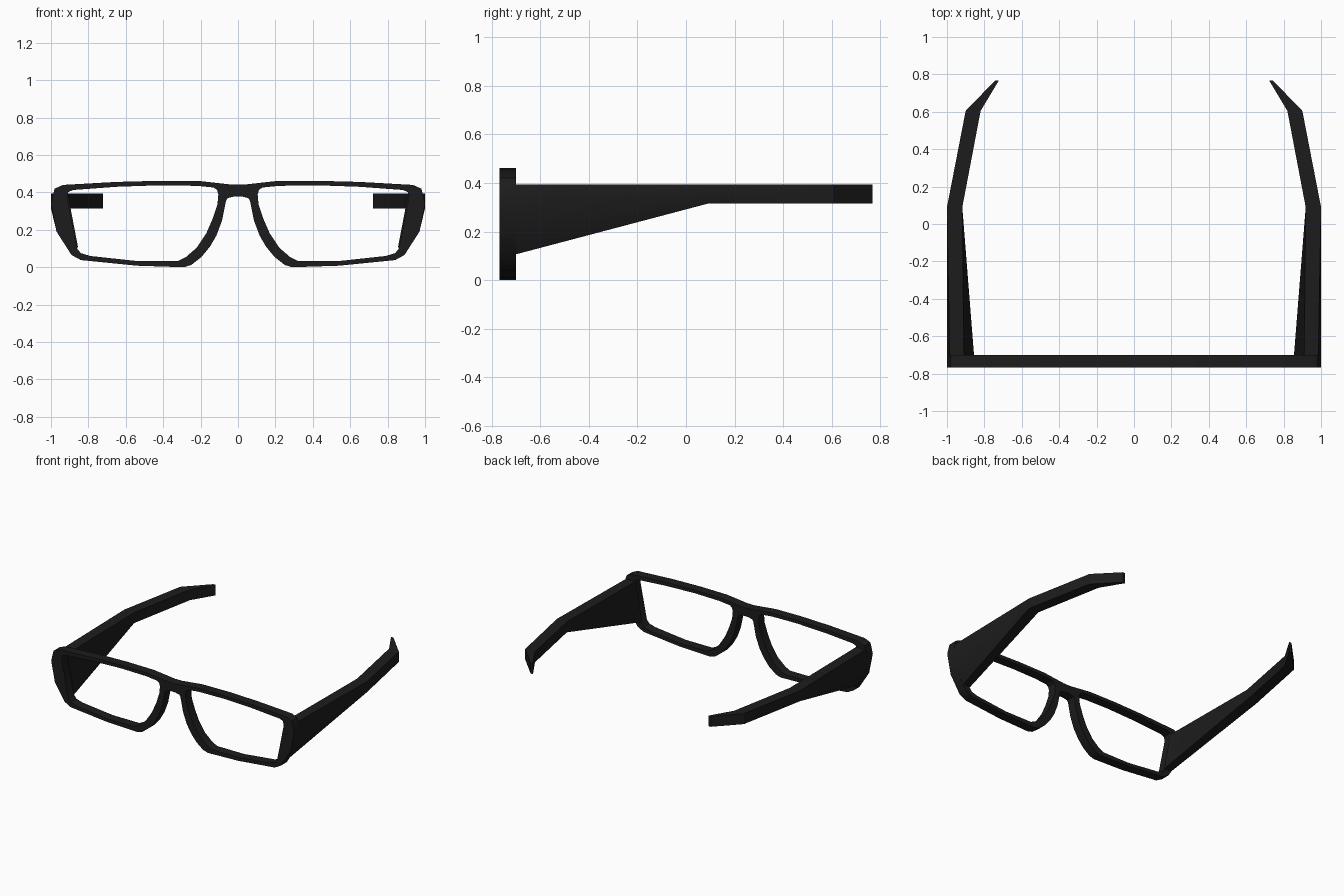
import bpy, bmesh, math
from mathutils import Matrix

if "Cube" in bpy.data.objects:
    bpy.data.objects.remove(bpy.data.objects["Cube"])

black = bpy.data.materials.new("black_plastic")
black.diffuse_color = (0.012, 0.012, 0.012, 1)
black.use_nodes = True
black.node_tree.nodes["Principled BSDF"].inputs["Base Color"].default_value = black.diffuse_color


def finish(ob):
    ob.data.materials.clear()
    ob.data.materials.append(black)
    bpy.ops.object.select_all(action='DESELECT')
    ob.select_set(True)
    bpy.context.view_layer.objects.active = ob
    bpy.ops.object.shade_smooth_by_angle(angle=math.radians(30))


def flip(points):
    return [(-x, z) for x, z in reversed(points)]


# Front frame: right half of the outline (x, z), mirrored, with two lens openings
outer = [(0.03, 0.441), (0.10, 0.449), (0.20, 0.46), (0.42, 0.462), (0.65, 0.456),
         (0.935, 0.44), (0.98, 0.42), (0.99, 0.385), (1.0, 0.34), (0.97, 0.19),
         (0.89, 0.065), (0.84, 0.038), (0.54, 0.008), (0.29, 0.0), (0.25, 0.012),
         (0.195, 0.055), (0.15, 0.11), (0.12, 0.18), (0.10, 0.26), (0.088, 0.36),
         (0.06, 0.375), (0.02, 0.378)]
outer[17:20] = [(0.115, 0.17), (0.085, 0.25), (0.064, 0.355)]
outer[20:22] = [(0.055, 0.37), (0.02, 0.378)]
lens = [(0.105, 0.39), (0.112, 0.413), (0.13, 0.426), (0.22, 0.435), (0.42, 0.438),
        (0.65, 0.43), (0.88, 0.413), (0.908, 0.402), (0.914, 0.37), (0.86, 0.10),
        (0.84, 0.075), (0.79, 0.06), (0.54, 0.033), (0.32, 0.033), (0.28, 0.053),
        (0.22, 0.105), (0.17, 0.18), (0.135, 0.26), (0.11, 0.335)]

curve = bpy.data.curves.new("front_frame", 'CURVE')
curve.dimensions = '2D'
curve.fill_mode = 'BOTH'
curve.extrude = 0.034
for loop in (outer + flip(outer), lens, flip(lens)):
    sp = curve.splines.new('POLY')
    sp.points.add(len(loop) - 1)
    for p, (x, z) in zip(sp.points, loop):
        p.co = (x, z, 0, 1)
    sp.use_cyclic_u = True
frame = bpy.data.objects.new("front_frame", curve)
bpy.context.collection.objects.link(frame)
frame.select_set(True)
bpy.context.view_layer.objects.active = frame
bpy.ops.object.convert(target='MESH')
frame = bpy.context.object
frame.data.transform(Matrix.Translation((0, -0.734, 0)) @ Matrix.Rotation(math.pi / 2, 4, 'X'))
bm = bmesh.new()
bm.from_mesh(frame.data)
bmesh.ops.remove_doubles(bm, verts=bm.verts, dist=0.0005)
bmesh.ops.recalc_face_normals(bm, faces=bm.faces)
bm.to_mesh(frame.data)
bm.free()
finish(frame)


# Temples: lofted from the slanted hinge end, through two bends, to the tip
def arm_section(y, x_out, x_in):
    return y, [(x_out, 0.393), (x_out, 0.37), (x_out, 0.34), (x_out, 0.315),
               (x_in, 0.315), (x_in, 0.393)]


sections = [(-0.705, [(0.985, 0.393), (1.0, 0.34), (0.97, 0.19), (0.915, 0.105),
                      (0.855, 0.105), (0.91, 0.393)]),
            arm_section(0.09, 1.0, 0.918),
            arm_section(0.605, 0.90, 0.82),
            arm_section(0.768, 0.742, 0.722)]

for name, side in (("right_temple", 1), ("left_temple", -1)):
    bm = bmesh.new()
    rings = [[bm.verts.new((side * x, y, z)) for x, z in pts] for y, pts in sections]
    for a, b in zip(rings, rings[1:]):
        for i in range(6):
            j = (i + 1) % 6
            bm.faces.new((a[i], a[j], b[j], b[i]))
    bm.faces.new(rings[0])
    bm.faces.new(rings[-1])
    bmesh.ops.recalc_face_normals(bm, faces=bm.faces)
    me = bpy.data.meshes.new(name)
    bm.to_mesh(me)
    bm.free()
    ob = bpy.data.objects.new(name, me)
    bpy.context.collection.objects.link(ob)
    finish(ob)
